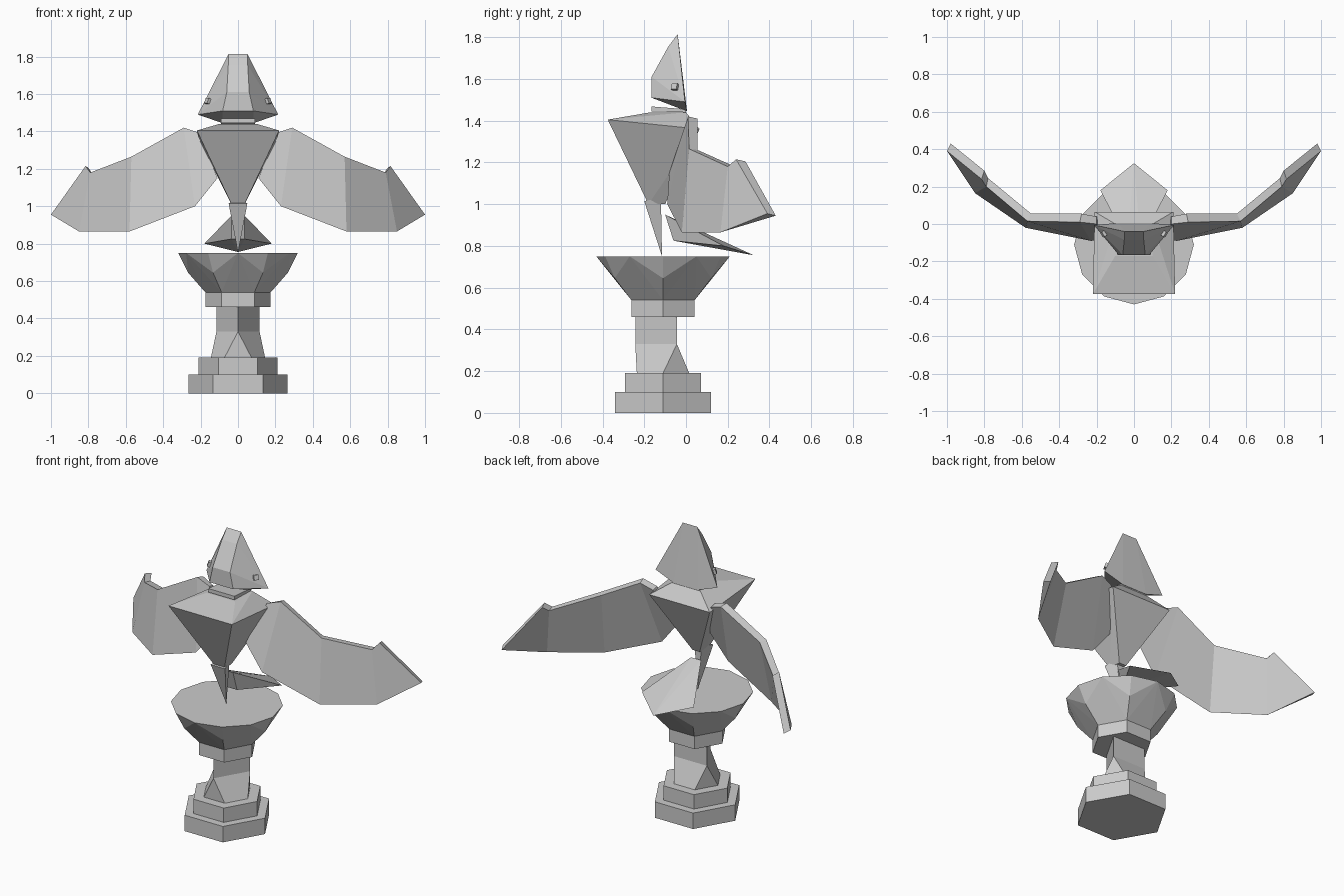
import bpy, bmesh
from math import cos, sin, radians
from mathutils import Matrix, Vector

if "Cube" in bpy.data.objects:
    bpy.data.objects.remove(bpy.data.objects["Cube"], do_unlink=True)

GREY = (0.6, 0.6, 0.6, 1)
stone = bpy.data.materials.new("grey stone")
stone.use_nodes = True
stone.diffuse_color = GREY
stone.node_tree.nodes["Principled BSDF"].inputs["Base Color"].default_value = GREY

CENTRE_Y = -0.11  # axis of the pedestal


def finish(name, bm):
    bmesh.ops.recalc_face_normals(bm, faces=bm.faces[:])
    mesh = bpy.data.meshes.new(name)
    bm.to_mesh(mesh)
    bm.free()
    mesh.materials.append(stone)
    obj = bpy.data.objects.new(name, mesh)
    bpy.context.collection.objects.link(obj)
    return obj


def hull(name, points):
    """Faceted convex solid around the points."""
    bm = bmesh.new()
    for p in points:
        bm.verts.new(p)
    result = bmesh.ops.convex_hull(bm, input=bm.verts[:])
    loose = {g for g in result["geom_interior"] + result["geom_unused"]
             if isinstance(g, bmesh.types.BMVert)}
    bmesh.ops.delete(bm, geom=list(loose), context="VERTS")
    bmesh.ops.dissolve_limit(bm, angle_limit=radians(1),
                             verts=bm.verts[:], edges=bm.edges[:])
    return finish(name, bm)


def both(points):
    """The points with their mirror images in x."""
    return [(s * x, y, z) for x, y, z in points for s in (1, -1)]


def ring(sides, radius, z, start=0):
    angles = [radians(start + 360 * i / sides) for i in range(sides)]
    return [(radius * cos(a), CENTRE_Y + radius * sin(a), z) for a in angles]


# Pedestal: stepped hexagonal base, column turning three-sided, capital, bowl
for name, radius, low, high in (("base_step", 0.265, 0, 0.1),
                                ("upper_step", 0.21, 0.1, 0.19),
                                ("capital", 0.175, 0.46, 0.54)):
    hull(name, ring(6, radius, low) + ring(6, radius, high))
hull("column_foot", ring(6, 0.145, 0.19) + ring(3, 0.133, 0.33, 30))
hull("column_shaft", ring(3, 0.133, 0.33, 30) + ring(3, 0.133, 0.46, 30))
hull("bowl", ring(6, 0.175, 0.54) + ring(6, 0.267, 0.645) + ring(12, 0.32, 0.75))

# Bird body, a wedge tapering downward with a sloped top
hull("body", both([(0.22, -0.375, 1.405), (0.21, 0.065, 1.36),
                   (0.1, -0.17, 1.44), (0.1, 0.0, 1.44),
                   (0.03, -0.18, 1.0), (0.025, -0.1, 1.0)]))

# Leg spike standing on the bowl, and the kite-shaped tail
hull("leg_spike", both([(0.05, -0.2, 1.015), (0.025, -0.12, 1.03)])
     + [(0, -0.115, 0.75)])
hull("tail", both([(0.035, -0.1, 0.95), (0.035, -0.06, 0.825),
                   (0.18, 0.18, 0.8)]) + [(0, 0.325, 0.755)])

# Head with its beak front, and the lower beak
hull("head", both([(0.05, -0.04, 1.815), (0.052, -0.085, 1.755),
                   (0.06, -0.165, 1.61), (0.082, -0.165, 1.51),
                   (0.215, -0.005, 1.49), (0.085, 0.005, 1.445)]))
hull("lower_beak", both([(0.09, -0.165, 1.445), (0.09, -0.165, 1.468),
                         (0.09, 0.0, 1.44), (0.09, 0.0, 1.455)]))


# Wings: thick along the upper edge, thin along the lower edge
upper = [(0.2, 0.0, 1.39), (0.29, 0.01, 1.42), (0.57, 0.015, 1.265),
         (0.79, 0.2, 1.18), (0.815, 0.24, 1.215), (1.0, 0.39, 0.955)]
shift = [(0, 0.04, -0.01), (-0.01, 0.045, -0.01), (-0.02, 0.04, -0.005),
         (-0.01, 0.045, -0.005), (-0.015, 0.045, -0.01), (-0.02, 0.04, -0.01)]
lower = [(0.11, -0.08, 1.15), (0.23, -0.09, 1.0),
         (0.58, -0.02, 0.865), (0.85, 0.165, 0.865)]


def wing(name, side):
    bm = bmesh.new()

    def add(p):
        return bm.verts.new((side * p[0], p[1], p[2]))

    front = [add(p) for p in upper]
    back = [add(Vector(p) + Vector(s)) for p, s in zip(upper, shift)]
    root, under, bend, end = [add(p) for p in lower]
    for top in (front, back):
        bm.faces.new((root, top[0], top[1], under))
        bm.faces.new((under, top[1], top[2], bend))
        bm.faces.new((bend, top[2], top[3], end))
        bm.faces.new((end, top[3], top[4], top[5]))
    for i in range(len(front) - 1):
        bm.faces.new((front[i], front[i + 1], back[i + 1], back[i]))
    bm.faces.new((root, front[0], back[0]))
    bm.faces.new((end, front[-1], back[-1]))
    finish(name, bm)


# Eyes: small tilted blocks on the sloping cheeks
def eye(name, side):
    bm = bmesh.new()
    bmesh.ops.create_cube(bm, size=0.03)
    out = Vector((side * 0.8, -0.5, 0.35))
    turn = out.to_track_quat("Z", "Y").to_matrix().to_4x4()
    place = Matrix.Translation((side * 0.157, -0.05, 1.56))
    bmesh.ops.transform(bm, matrix=place @ turn, verts=bm.verts[:])
    finish(name, bm)


for word, side in (("left", 1), ("right", -1)):
    wing(word + "_wing", side)
    eye(word + "_eye", side)
